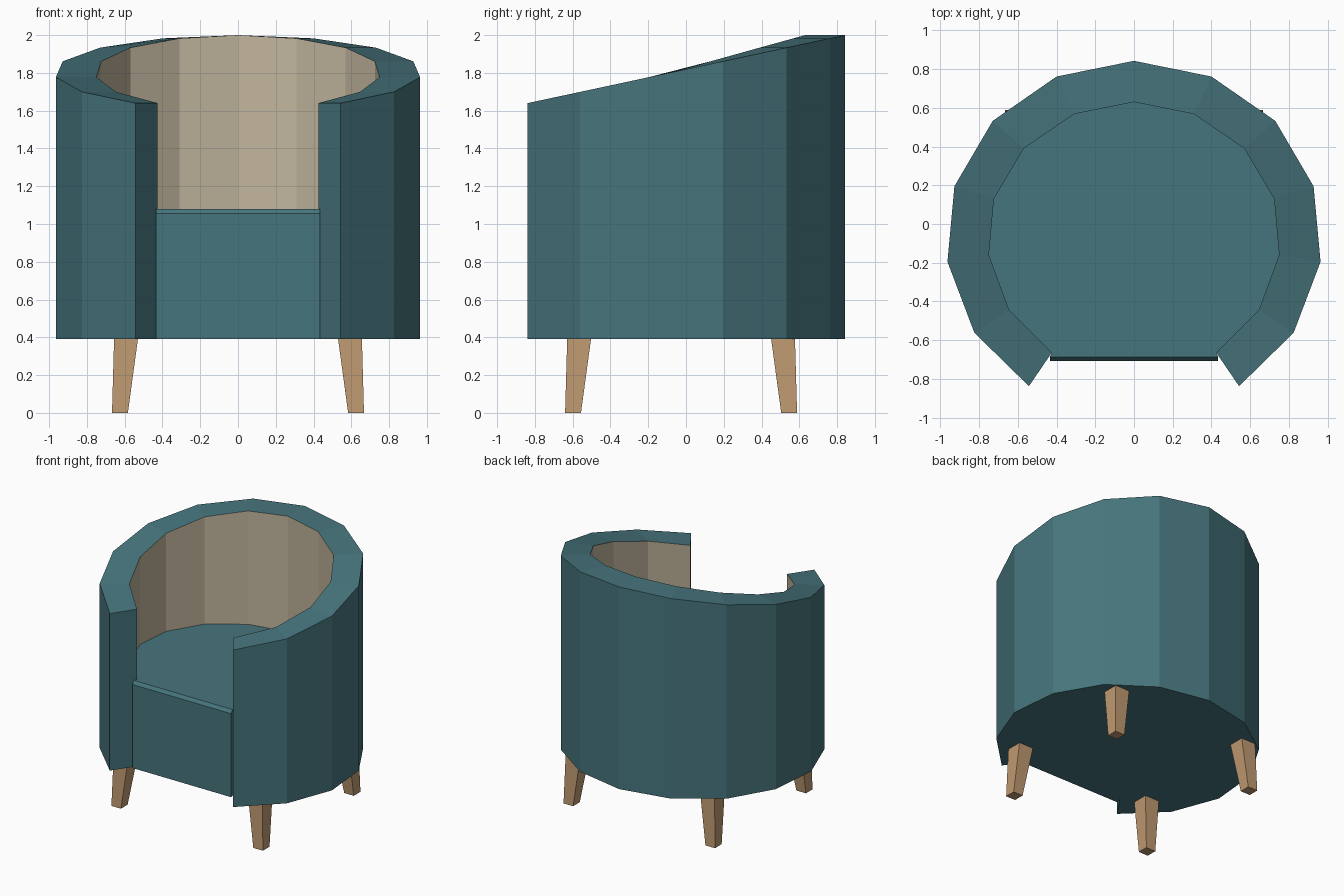
import bpy, bmesh

if "Cube" in bpy.data.objects:
    bpy.data.objects.remove(bpy.data.objects["Cube"])


def material(name, rgb):
    m = bpy.data.materials.new(name)
    m.diffuse_color = (*rgb, 1)
    m.use_nodes = True
    m.node_tree.nodes["Principled BSDF"].inputs["Base Color"].default_value = m.diffuse_color
    return m


TEAL = material("teal fabric", (0.062, 0.178, 0.205))
BEIGE = material("beige lining", (0.53, 0.46, 0.335))
WOOD = material("light wood", (0.52, 0.32, 0.165))


def finish(bm, name, mats):
    bmesh.ops.recalc_face_normals(bm, faces=bm.faces[:])
    me = bpy.data.meshes.new(name)
    bm.to_mesh(me)
    bm.free()
    for m in mats:
        me.materials.append(m)
    ob = bpy.data.objects.new(name, me)
    bpy.context.collection.objects.link(ob)
    return ob


def mirrored(half):
    # half runs from the back centre to the right front
    return [(-x, y) for x, y in half[:0:-1]] + half


def loft(bm, low, high):
    # closed solid between two matching 3D outlines
    a = [bm.verts.new(p) for p in low]
    b = [bm.verts.new(p) for p in high]
    n = len(a)
    bm.faces.new(a[::-1])
    bm.faces.new(b)
    for i in range(n):
        j = (i + 1) % n
        bm.faces.new((a[i], a[j], b[j], b[i]))


BASE = 0.39
outer = mirrored([(0, .843), (.40, .762), (.73, .533), (.928, .195),
                  (.964, -.195), (.825, -.562), (.543, -.838)])
inner = mirrored([(0, .63), (.31, .568), (.57, .39), (.724, .13),
                  (.75, -.16), (.645, -.445), (.425, -.665)])

# Wraparound back and arms: C-shaped wall with sloping rim, beige inside
bm = bmesh.new()
rings = []
for (ox, oy), (ix, iy) in zip(outer, inner):
    top = 1.64 + 0.36 * (oy + .838) / 1.681
    rings.append([bm.verts.new(p) for p in
                  ((ox, oy, BASE), (ox, oy, top), (ix, iy, top), (ix, iy, BASE))])
for r, s in zip(rings, rings[1:]):
    for k in range(4):
        f = bm.faces.new((r[k], r[(k + 1) % 4], s[(k + 1) % 4], s[k]))
        f.material_index = 1 if k == 2 else 0
bm.faces.new(rings[0])
bm.faces.new(rings[-1])
finish(bm, "backrest_and_arms", [TEAL, BEIGE])

# Seat block filling the wall, with a small chamfer on the front edge
bm = bmesh.new()
plan = inner + [(.435, -.708), (-.435, -.708)]
chamfer = [(x, max(y, -.688), 1.08) for x, y in plan]
loft(bm, [(x, y, BASE) for x, y in plan],
     [(x, y, 1.055 if y < -.7 else 1.08) for x, y in plan])
front = [v for v in bm.verts if v.co.y < -.7 and v.co.z > 1]
top = next(f for f in bm.faces if all(v.co.z > 1 for v in f.verts))
bmesh.ops.delete(bm, geom=[top], context='FACES_ONLY')
rim = [v for v in bm.verts if v.co.z > 1.07]
rim.sort(key=lambda v: v.index)
bm.verts.index_update()
rim.sort(key=lambda v: v.index)
front.sort(key=lambda v: -v.co.x)
lip = [bm.verts.new((v.co.x, -.688, 1.08)) for v in front]
bm.faces.new(rim + lip)
bm.faces.new((front[0], front[1], lip[1], lip[0]))
bm.faces.new((rim[-1], front[0], lip[0]))
bm.faces.new((rim[0], lip[1], front[1]))
finish(bm, "seat", [TEAL])


# Four tapered, splayed legs
def square(cx, cy, h, z):
    return [(cx - h, cy - h, z), (cx + h, cy - h, z),
            (cx + h, cy + h, z), (cx - h, cy + h, z)]


for sx, side in ((-1, "left"), (1, "right")):
    for sy, end in ((-1, "front"), (1, "back")):
        bm = bmesh.new()
        loft(bm, square(sx * .625, sy * .572 - .026, .042, 0),
             square(sx * .593, sy * .540 - .026, .063, BASE))
        finish(bm, f"{end}_{side}_leg", [WOOD])
